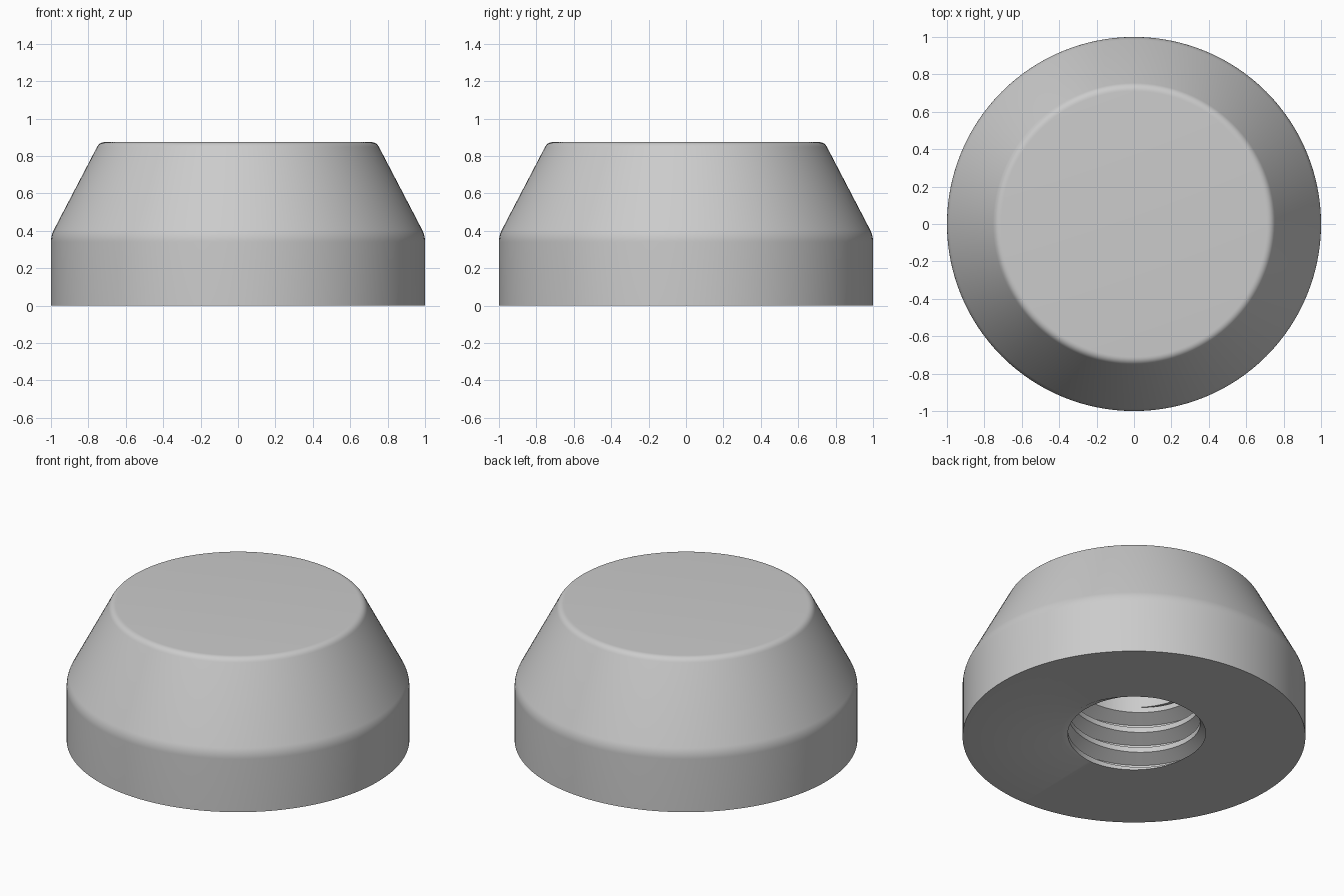
import bpy
import bmesh
from math import cos, sin, pi, tau

if "Cube" in bpy.data.objects:
    bpy.data.objects.remove(bpy.data.objects["Cube"], do_unlink=True)

SEGMENTS = 128
HEIGHT = 0.874
PITCH, MINOR, MAJOR = 0.134, 0.386, 0.468
THREAD_TOP, BORE_TOP = 0.42, 0.6
# Breakpoints of one thread turn: crest flat, flank, root flat, flank
BREAKS = [-0.125, 0.125, 0.4375, 0.5625]


def fillet(a, corner, b, steps=7):
    """Rounded corner between two points of the profile."""
    pts = []
    for i in range(steps + 1):
        t = i / steps
        pts.append(tuple((1 - t) ** 2 * p + 2 * t * (1 - t) * c + t * t * q
                         for p, c, q in zip(a, corner, b)))
    return pts


def thread_radius(z, lead):
    """Radius of the threaded wall: trapezoid wave along the axis."""
    phase = abs((z - lead) / PITCH - round((z - lead) / PITCH))
    t = (phase - 0.125) / (0.4375 - 0.125)
    return MINOR + (MAJOR - MINOR) * min(max(t, 0), 1)


def thread_column(angle):
    """Helical rows, clamped to the length of the thread."""
    lead = PITCH * (angle - 1.25 * pi) / tau
    turns = int(THREAD_TOP / PITCH) + 3
    pts = []
    for turn in range(-2, turns):
        for b in BREAKS:
            z = min(max(lead + (turn + b) * PITCH, 0), THREAD_TOP)
            pts.append((thread_radius(z, lead), z))
    return pts


# Cap: rounded top edge, sloped side, soft shoulder, straight skirt
outer = [(0, HEIGHT)]
outer += fillet((0.71, HEIGHT), (0.74, HEIGHT), (0.754, 0.847))
outer += fillet((0.984, 0.406), (1, 0.375), (1, 0.34))
outer += [(1, 0)]
# Plain bore above the thread
bore = [(MINOR, THREAD_TOP), (MINOR, BORE_TOP), (0, BORE_TOP)]

bm = bmesh.new()
columns = []
for i in range(SEGMENTS + 1):
    a = tau * i / SEGMENTS
    columns.append([bm.verts.new((r * cos(a), r * sin(a), z))
                    for r, z in outer + thread_column(a) + bore])
for left, right in zip(columns, columns[1:]):
    for k in range(len(left) - 1):
        bm.faces.new((left[k], left[k + 1], right[k + 1], right[k]))
bmesh.ops.remove_doubles(bm, verts=bm.verts, dist=0.00005)
bmesh.ops.dissolve_degenerate(bm, edges=bm.edges, dist=0.00005)
bmesh.ops.recalc_face_normals(bm, faces=bm.faces)

mesh = bpy.data.meshes.new("threaded_cap")
bm.to_mesh(mesh)
bm.free()
cap = bpy.data.objects.new("threaded_cap", mesh)
bpy.context.collection.objects.link(cap)

# Plain grey finish
grey = bpy.data.materials.new("light grey")
grey.use_nodes = True
colour = (0.6, 0.6, 0.6, 1)
grey.diffuse_color = colour
grey.node_tree.nodes["Principled BSDF"].inputs["Base Color"].default_value = colour
mesh.materials.append(grey)

bpy.ops.object.select_all(action="DESELECT")
cap.select_set(True)
bpy.context.view_layer.objects.active = cap
bpy.ops.object.shade_smooth_by_angle(angle=pi / 6)
